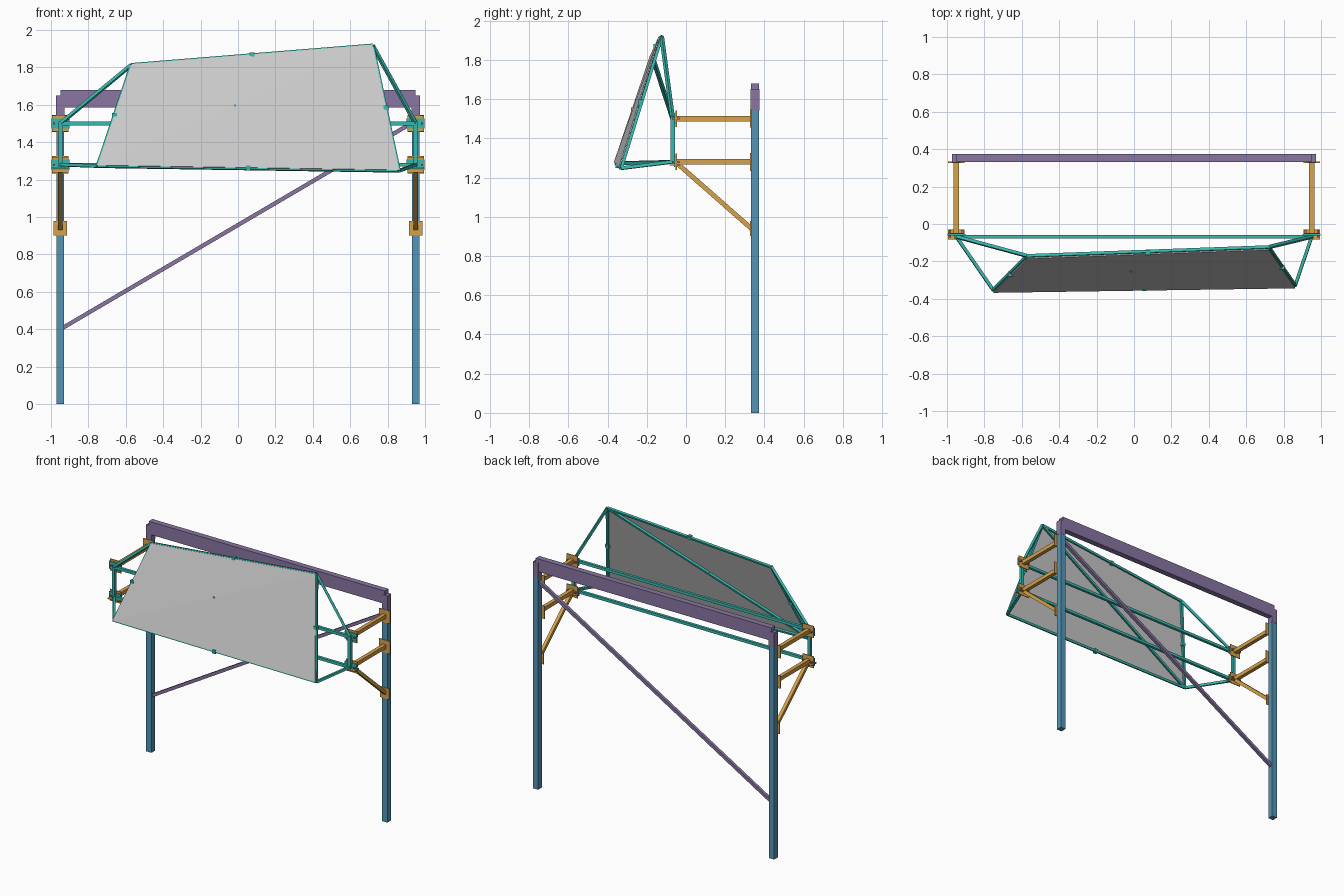
import bpy
from mathutils import Vector, Matrix

if "Cube" in bpy.data.objects:
    bpy.data.objects.remove(bpy.data.objects["Cube"])


def material(name, r, g, b):
    m = bpy.data.materials.new(name)
    m.diffuse_color = (r, g, b, 1)
    m.use_nodes = True
    m.node_tree.nodes["Principled BSDF"].inputs["Base Color"].default_value = m.diffuse_color
    return m


BLUE = material("post_blue", 0.09, 0.30, 0.46)
PURPLE = material("beam_purple", 0.25, 0.18, 0.36)
ORANGE = material("arm_orange", 0.68, 0.36, 0.07)
TEAL = material("frame_teal", 0.04, 0.48, 0.42)
RED = material("bolt_red", 0.75, 0.12, 0.2)


def mesh(name, verts, faces, mat=None):
    me = bpy.data.meshes.new(name)
    me.from_pydata(verts, [], faces)
    if mat:
        me.materials.append(mat)
    ob = bpy.data.objects.new(name, me)
    bpy.context.collection.objects.link(ob)
    return ob


BOX_FACES = [(0, 1, 3, 2), (4, 6, 7, 5), (0, 4, 5, 1),
             (2, 3, 7, 6), (0, 2, 6, 4), (1, 5, 7, 3)]


def box(name, centre, size, mat, rot=None):
    rot = rot or Matrix.Identity(3)
    verts = [Vector(centre) + rot @ Vector((x * size[0], y * size[1], z * size[2]))
             for x in (-.5, .5) for y in (-.5, .5) for z in (-.5, .5)]
    return mesh(name, verts, BOX_FACES, mat)


def bar(name, a, b, w, mat, up=(0, 1, 0)):
    """Square bar from a to b."""
    a, b = Vector(a), Vector(b)
    d = (b - a).normalized()
    s = d.cross(Vector(up)).normalized()
    rot = Matrix((s, d.cross(s), d)).transposed()
    return box(name, (a + b) / 2, (w, w, (b - a).length), mat, rot)


PX, PY = 0.95, 0.352      # post position
FY = -0.068               # front support frame plane
Z_UP, Z_LOW, Z_FOOT = 1.5, 1.28, 0.94

# Top beam and diagonal brace
box("top_beam", (0, PY, 1.633), (1.9, 0.042, 0.094), PURPLE)
bar("diagonal_brace", (-PX, PY, 0.40), (PX, PY, 1.515), 0.022, PURPLE)

for s, side in ((-1, "left"), (1, "right")):
    x = s * PX
    # Post with sleeve at the top
    box(f"{side}_post", (x, PY, 0.772), (0.042, 0.042, 1.544), BLUE)
    box(f"{side}_post_sleeve", (x, PY, 1.596), (0.044, 0.044, 0.108), PURPLE)
    # Horizontal arms with end plates
    for z, level in ((Z_UP, "upper"), (Z_LOW, "lower")):
        n = f"{side}_{level}"
        bar(f"{n}_arm", (x, 0.33, z), (x, -0.05, z), 0.028, ORANGE, (0, 0, 1))
        box(f"{n}_post_plate", (x, 0.33, z), (0.088, 0.007, 0.092), ORANGE)
        box(f"{n}_front_plate", (x, -0.05, z), (0.088, 0.006, 0.085), ORANGE)
        box(f"{n}_frame_plate", (x, -0.057, z), (0.096, 0.007, 0.055), TEAL)
        for k in (-1, 1):
            bar(f"{n}_bolt", (x + k * 0.033, -0.072, z),
                (x + k * 0.033, -0.032, z), 0.01, RED, (0, 0, 1))
    box(f"{side}_shelf_plate", (x, -0.056, Z_LOW - 0.016), (0.088, 0.055, 0.006), ORANGE)
    # Lower knee strut
    bar(f"{side}_knee_strut", (x, -0.045, 1.272), (x, 0.333, Z_FOOT), 0.024, ORANGE, (1, 0, 0))
    box(f"{side}_foot_plate", (x, 0.33, Z_FOOT), (0.074, 0.007, 0.078), ORANGE)
    # Front frame upright
    bar(f"{side}_frame_upright", (x, FY, Z_LOW - .01), (x, FY, Z_UP + .01), 0.022, TEAL)

# Front frame rails
for z, level in ((Z_UP, "upper"), (Z_LOW, "lower")):
    bar(f"{level}_frame_rail", (-PX, FY, z), (PX, FY, z), 0.02, TEAL)

# Panel: two triangles folded along the diagonal, slightly thick
corners = [Vector(c) for c in ((-0.752, -0.368, 1.277), (0.862, -0.344, 1.252),
                               (0.720, -0.138, 1.922), (-0.570, -0.185, 1.818))]
panel = mesh("panel", corners, [(0, 1, 2), (0, 2, 3)])
solid = panel.modifiers.new("thickness", "SOLIDIFY")
solid.thickness = 0.006
solid.offset = -1

# Panel frame behind the panel, with its diagonal
normal = (corners[1] - corners[0]).cross(corners[2] - corners[0]).normalized()
nodes = [c - normal * 0.015 for c in corners]
for i, j, n in ((0, 1, "bottom"), (1, 2, "right"), (2, 3, "top"), (3, 0, "left"), (0, 2, "diagonal")):
    bar(f"panel_{n}_bar", nodes[i], nodes[j], 0.016, TEAL, normal)
    # Small clip at the middle of each bar
    mid = (nodes[i] + nodes[j]) / 2
    size = 0.012 if n == "diagonal" else 0.026
    box(f"panel_{n}_clip", mid + normal * 0.005, (size, 0.026, size), TEAL)

# Struts from the panel corners to the front frame
for k, (sx, z) in enumerate(((-1, Z_LOW), (1, Z_LOW), (1, Z_UP), (-1, Z_UP))):
    bar(f"corner_strut_{k + 1}", nodes[k], (sx * PX, FY, z), 0.017, TEAL, (0, 0.3, 1))
